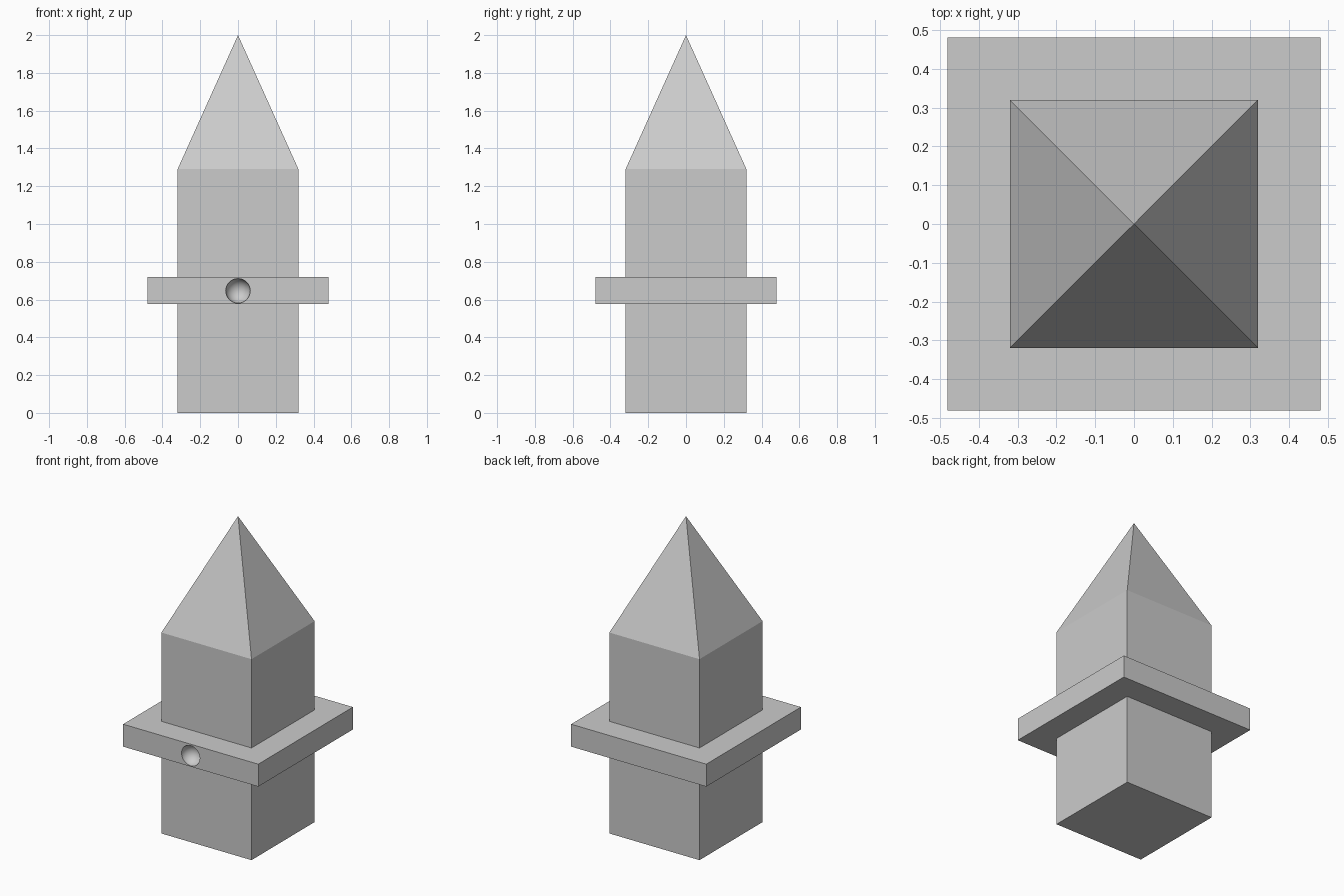
import bpy, bmesh
from math import radians
from mathutils import Matrix

if "Cube" in bpy.data.objects:
    bpy.data.objects.remove(bpy.data.objects["Cube"])


def make_object(name, bm):
    mesh = bpy.data.meshes.new(name)
    bm.to_mesh(mesh)
    bm.free()
    obj = bpy.data.objects.new(name, mesh)
    bpy.context.collection.objects.link(obj)
    return obj


def box(half, z0, z1):
    bm = bmesh.new()
    bmesh.ops.create_cube(bm, size=1, matrix=Matrix.Translation((0, 0, (z0 + z1) / 2))
                          @ Matrix.Diagonal((half * 2, half * 2, z1 - z0, 1)))
    return bm


# Square shaft with its top face drawn up to a pyramid point
bm = box(0.32, 0, 1.29)
top = max(bm.faces, key=lambda f: f.calc_center_median().z)
tip = bmesh.ops.poke(bm, faces=[top])["verts"][0]
tip.co.z = 2.0
make_object("pointed_shaft", bm)

# Square collar around the shaft
collar = make_object("collar", box(0.48, 0.576, 0.72))

# Round dimple in the front of the collar
bm = bmesh.new()
bmesh.ops.create_uvsphere(bm, u_segments=32, v_segments=16, radius=0.065,
                          matrix=Matrix.Translation((0, -0.48, 0.646))
                          @ Matrix.Rotation(radians(90), 4, 'X'))
# A small twist of the forward axis keeps the sphere's equator off the collar face
bmesh.ops.translate(bm, verts=bm.verts, vec=(0, 0.0005, 0))
for face in bm.faces:
    face.smooth = True
cutter = make_object("dimple_cutter", bm)
cutter.hide_render = True
cutter.hide_viewport = True

cut = collar.modifiers.new("dimple", 'BOOLEAN')
cut.operation = 'DIFFERENCE'
cut.solver = 'EXACT'
cut.object = cutter
